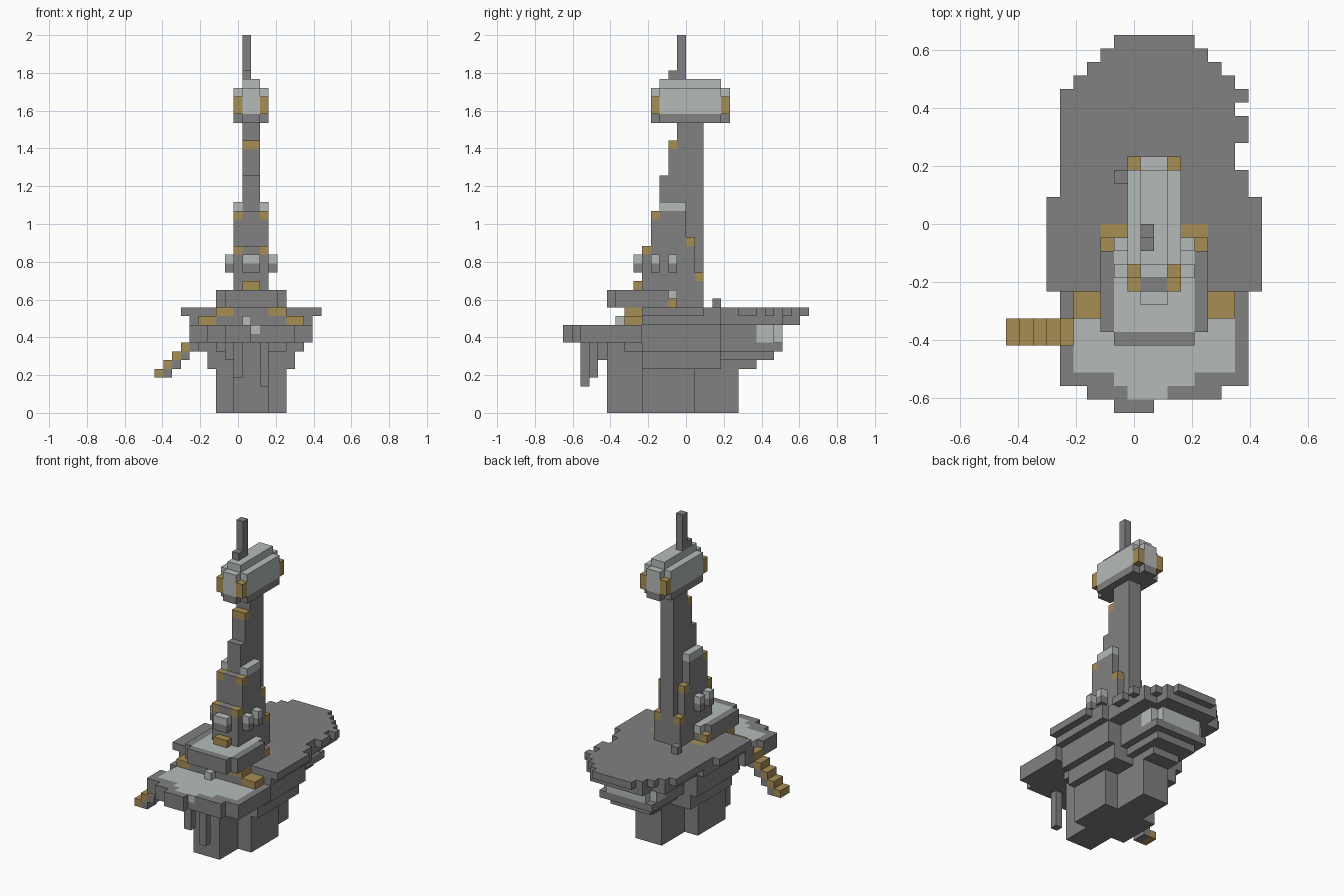
import bpy
import bmesh
from mathutils import Vector

cube = bpy.data.objects.get("Cube")
if cube:
    bpy.data.objects.remove(cube, do_unlink=True)

UNIT = 2 / 43                       # edge of one building block
ORIGIN = Vector((-9.5, -14, 0))     # grid corner, in blocks
MID = 11                            # centre line of the ship on the grid

PALETTE = {
    "grey": (0.22, 0.22, 0.22, 1),
    "pale": (0.46, 0.50, 0.49, 1),
    "gold": (0.39, 0.27, 0.09, 1),
}
materials = {}
for name, colour in PALETTE.items():
    mat = bpy.data.materials.new(name)
    mat.use_nodes = True
    mat.diffuse_color = colour
    mat.node_tree.nodes["Principled BSDF"].inputs["Base Color"].default_value = colour
    materials[name] = mat
COLOURS = list(PALETTE)

cells = {}                          # grid cell -> (part, colour)


def fill(part, colour, x, y, z):
    """Fill a box of cells; later boxes replace earlier ones."""
    for i in range(*x):
        for j in range(*y):
            for k in range(*z):
                cells[i, j, k] = (part, colour)


def centred(part, colour, half, y, z):
    fill(part, colour, (MID - half, MID + half), y, z)


def pair(part, colour, inner, outer, y, z):
    fill(part, colour, (MID + inner, MID + outer), y, z)
    fill(part, colour, (MID - outer, MID - inner), y, z)


# Hull: cross-shaped keel with layers that widen upwards
centred("keel", "grey", half=2, y=(5, 20), z=(0, 8))
centred("keel", "grey", half=4, y=(9, 15), z=(0, 8))
centred("hull", "grey", half=5, y=(9, 18), z=(5, 8))
centred("hull", "grey", half=2, y=(18, 22), z=(5, 6))
centred("hull", "grey", half=3, y=(18, 24), z=(6, 7))
centred("hull", "grey", half=4, y=(7, 25), z=(7, 8))
centred("hull", "grey", half=6, y=(9, 18), z=(7, 10))
centred("hull", "grey", half=4, y=(18, 22), z=(8, 10))
centred("hull", "grey", half=7, y=(9, 18), z=(10, 11))
centred("hull", "grey", half=6, y=(18, 25), z=(10, 11))
centred("hull", "grey", half=4, y=(25, 27), z=(10, 11))

# Rounded pale stern gallery
centred("stern_gallery", "pale", half=4, y=(22, 24), z=(8, 10))
centred("stern_gallery", "pale", half=3, y=(24, 25), z=(8, 10))

# Main deck with stepped stern and chipped left edge
centred("main_deck", "grey", half=8, y=(9, 16), z=(11, 12))
centred("main_deck", "grey", half=7, y=(16, 24), z=(11, 12))
for step in range(4):
    centred("main_deck", "grey", half=6 - step, y=(24, 25 + step), z=(11, 12))
for start, end in ((18, 20), (22, 23)):
    for j in range(start, end):
        cells.pop((MID + 6, j, 11), None)
fill("deck_box", "grey", x=(8, 9), y=(17, 18), z=(12, 13))

# Front deck with pale floor and nose
centred("front_deck", "grey", half=7, y=(2, 9), z=(8, 10))
centred("front_deck", "grey", half=5, y=(1, 2), z=(8, 10))
fill("front_deck", "grey", x=(8, 11), y=(0, 1), z=(8, 10))
centred("front_deck", "pale", half=6, y=(3, 9), z=(9, 10))
centred("front_deck", "pale", half=3, y=(2, 3), z=(9, 10))
fill("front_deck", "pale", x=(9, 12), y=(1, 2), z=(9, 10))
fill("front_deck", "grey", x=(14, 15), y=(2, 3), z=(9, 10))

# Struts hanging under the front deck
for left, front, bottom in ((12, 2, 3), (9, 3, 4), (8, 4, 6)):
    fill("strut", "grey", x=(left, left + 1), y=(front, front + 1), z=(bottom, 8))

# Gangway stairs on the right side
for step in range(5):
    height = 4 + step
    fill("gangway", "grey", x=(step, step + 1), y=(5, 7), z=(max(4, height - 1), height))
    fill("gangway", "gold", x=(step, step + 1), y=(5, 7), z=(height, height + 1))
for j in (5, 6):
    cells.pop((4, j, 9), None)

# Bridge deck, its supports and the gold steps beside it
centred("bridge_support", "grey", half=4, y=(7, 12), z=(10, 12))
pair("bridge_support", "gold", 2, 4, y=(7, 9), z=(11, 12))
pair("deck_steps", "gold", 4, 6, y=(7, 9), z=(10, 11))
fill("front_lamp", "pale", x=(10, 11), y=(6, 7), z=(10, 11))
centred("bridge_deck", "grey", half=3, y=(5, 13), z=(12, 14))
centred("bridge_deck", "grey", half=4, y=(6, 12), z=(12, 14))
centred("bridge_deck", "pale", half=3, y=(6, 13), z=(13, 14))
pair("bridge_steps", "gold", 3, 4, y=(12, 13), z=(12, 13))
pair("bridge_steps", "gold", 2, 4, y=(13, 14), z=(11, 12))

# Tower: each slice ends in gold corner blocks
centred("tower", "grey", half=2, y=(11, 14), z=(12, 23))
for front, top in ((9, 18), (10, 22), (14, 19), (15, 15)):
    centred("tower", "grey", half=2, y=(front, front + 1), z=(12, top))
    pair("tower_corner", "gold", 1, 2, y=(front, front + 1), z=(top, top + 1))
    centred("tower", "grey", half=1, y=(front, front + 1), z=(top, top + 1))
pair("tower_ledge", "pale", 1, 2, y=(11, 14), z=(23, 24))
centred("tower_door", "gold", half=1, y=(8, 9), z=(14, 15))

# Mast rising from the tower
centred("mast", "grey", half=1, y=(13, 16), z=(12, 33))
centred("mast", "grey", half=1, y=(12, 13), z=(23, 30))
centred("mast", "grey", half=1, y=(11, 12), z=(23, 27))
centred("mast_lamp", "gold", half=1, y=(12, 13), z=(30, 31))

# Lookout pods, grey below and pale on top
for colour, low in (("grey", 16), ("pale", 17)):
    centred("front_pod", colour, half=1, y=(8, 9), z=(low, low + 1))
    for front in (10, 12):
        pair("side_pod", colour, 2, 3, y=(front, front + 1), z=(low, low + 1))

# Mast head with gold corners, cap and antenna
for colour, z in (("grey", (33, 34)), ("pale", (34, 37))):
    centred("mast_head", colour, half=2, y=(11, 18), z=z)
    centred("mast_head", colour, half=1, y=(10, 19), z=z)
centred("mast_cap", "pale", half=1, y=(11, 18), z=(37, 38))
for front in (10, 18):
    pair("head_corner", "gold", 1, 2, y=(front, front + 1), z=(34, 36))
fill("antenna", "grey", x=(10, 11), y=(12, 14), z=(38, 39))
fill("antenna", "grey", x=(10, 11), y=(13, 14), z=(39, 43))


def build(part):
    """Make one object from the exposed faces of a part."""
    bm = bmesh.new()
    for cell, (owner, colour) in cells.items():
        if owner != part:
            continue
        centre = Vector(cell) + Vector((0.5, 0.5, 0.5))
        for axis in range(3):
            for sign in (-1, 1):
                normal = Vector((0, 0, 0))
                normal[axis] = sign
                if tuple(int(c + n) for c, n in zip(cell, normal)) in cells:
                    continue
                u = Vector((0, 0, 0))
                u[(axis + 1) % 3] = 0.5
                v = normal.cross(u)
                base = centre + normal / 2
                corners = (base - u - v, base + u - v, base + u + v, base - u + v)
                face = bm.faces.new([bm.verts.new((p + ORIGIN) * UNIT) for p in corners])
                face.material_index = COLOURS.index(colour)
    bmesh.ops.remove_doubles(bm, verts=bm.verts[:], dist=UNIT / 100)
    mesh = bpy.data.meshes.new(part)
    bm.to_mesh(mesh)
    bm.free()
    for name in COLOURS:
        mesh.materials.append(materials[name])
    bpy.context.collection.objects.link(bpy.data.objects.new(part, mesh))


for part in dict.fromkeys(owner for owner, _ in cells.values()):
    build(part)
